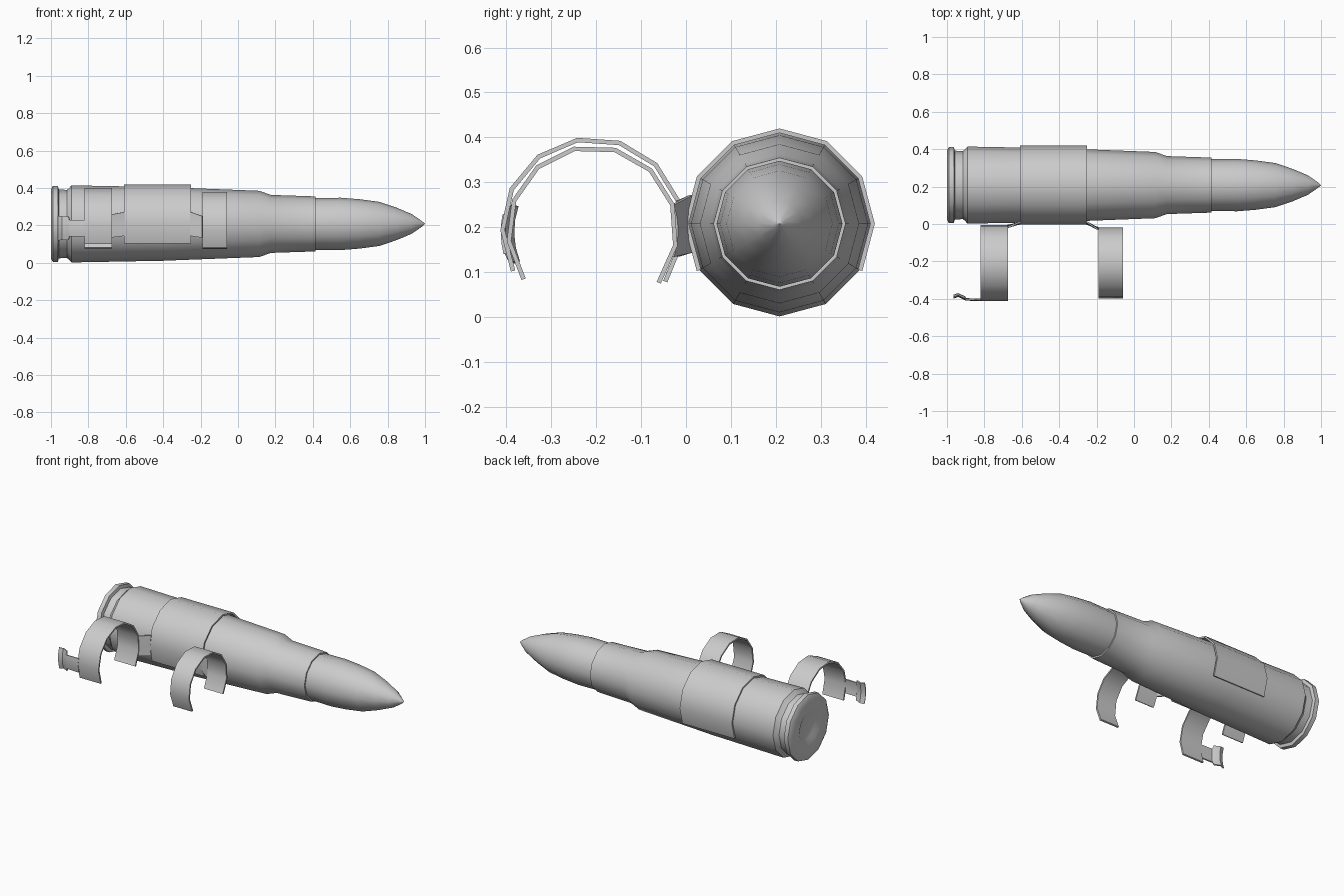
import bpy, bmesh, math

if "Cube" in bpy.data.objects:
    bpy.data.objects.remove(bpy.data.objects["Cube"])

CY, CZ = 0.208, 0.208      # cartridge axis


def finish(name, bm, thickness=0):
    bmesh.ops.remove_doubles(bm, verts=bm.verts, dist=1e-5)
    bmesh.ops.recalc_face_normals(bm, faces=bm.faces)
    me = bpy.data.meshes.new(name)
    bm.to_mesh(me)
    bm.free()
    ob = bpy.data.objects.new(name, me)
    bpy.context.collection.objects.link(ob)
    bpy.ops.object.select_all(action='DESELECT')
    ob.select_set(True)
    bpy.context.view_layer.objects.active = ob
    if thickness:
        mod = ob.modifiers.new("sheet", 'SOLIDIFY')
        mod.thickness = thickness
        mod.offset = 0
        bpy.ops.object.modifier_apply(modifier="sheet")
    bpy.ops.object.shade_smooth_by_angle(angle=math.radians(38))
    return ob


def loft(bm, rows, closed=False):
    vs = [[bm.verts.new(p) for p in r] for r in rows]
    for a, b in zip(vs, vs[1:]):
        n = len(a)
        for i in range(n if closed else n - 1):
            j = (i + 1) % n
            bm.faces.new((a[i], a[j], b[j], b[i]))


def lathe(name, profile, sides=12):
    """Revolve (x, radius) points round the cartridge axis."""
    bm = bmesh.new()
    loft(bm, [[(x, CY + max(r, 1e-4) * math.cos(math.tau * i / sides),
                CZ + max(r, 1e-4) * math.sin(math.tau * i / sides))
               for i in range(sides)] for x, r in profile], True)
    bmesh.ops.holes_fill(bm, edges=[e for e in bm.edges if e.is_boundary])
    return finish(name, bm)


def arc(x, cy, cz, r, a0, a1, n):
    out = []
    for i in range(n + 1):
        a = math.radians(a0 + (a1 - a0) * i / n)
        out.append((x, cy + r * math.cos(a), cz + r * math.sin(a)))
    return out


def clip(name, x0, x1, cy, cz, r, a0, a1, n):
    bm = bmesh.new()
    loft(bm, [arc(x, cy, cz, r, a0, a1, n) for x in (x0, x1)])
    return finish(name, bm, 0.01)


# Cartridge: case with rim, groove, shoulder and neck, then the bullet
lathe("cartridge_case", [
    (-0.985, 0), (-0.985, 0.075), (-0.998, 0.1), (-1.0, 0.185), (-0.99, 0.203),
    (-0.963, 0.203), (-0.958, 0.184), (-0.915, 0.182), (-0.905, 0.19),
    (-0.89, 0.206), (-0.4, 0.197), (0.115, 0.177), (0.175, 0.155),
    (0.415, 0.147), (0.415, 0.12)])
lathe("bullet", [
    (0.40, 0.138), (0.55, 0.14), (0.65, 0.132), (0.755, 0.118),
    (0.85, 0.086), (0.93, 0.052), (0.985, 0.014), (1.0, 0)])

# Belt link: wide clip on the cartridge, two narrow clips for the next one
clip("wide_clip", -0.61, -0.25, CY, CZ, 0.207, -30, 210, 8)
clip("rear_clip", -0.82, -0.675, -0.208, 0.197, 0.2, -36, 208, 9)
clip("front_clip", -0.19, -0.06, -0.208, 0.192, 0.187, -38, 215, 9)

# Bent bridges joining the clips
for name, xa, xb, r, cz in (("rear_bridge", -0.675, -0.605, 0.2, 0.197),
                            ("front_bridge", -0.19, -0.255, 0.187, 0.192)):
    bm = bmesh.new()
    loft(bm, [arc(xa, -0.208, cz, r, -18, 18, 4),
              arc(xb, CY, CZ, 0.207, 198, 162, 4)])
    finish(name, bm, 0.008)

# Locating tab: narrow stem with a wider end bent in towards the groove
bm = bmesh.new()
loft(bm, [arc(x, -0.208, 0.19, r, 180 + lo, 180 - hi, 4) for x, r, lo, hi in (
    (-0.815, 0.2, 14, 11), (-0.9, 0.198, 14, 11), (-0.905, 0.194, 20, 17),
    (-0.94, 0.178, 22, 19), (-0.965, 0.187, 22, 19))])
finish("locating_tab", bm, 0.008)
